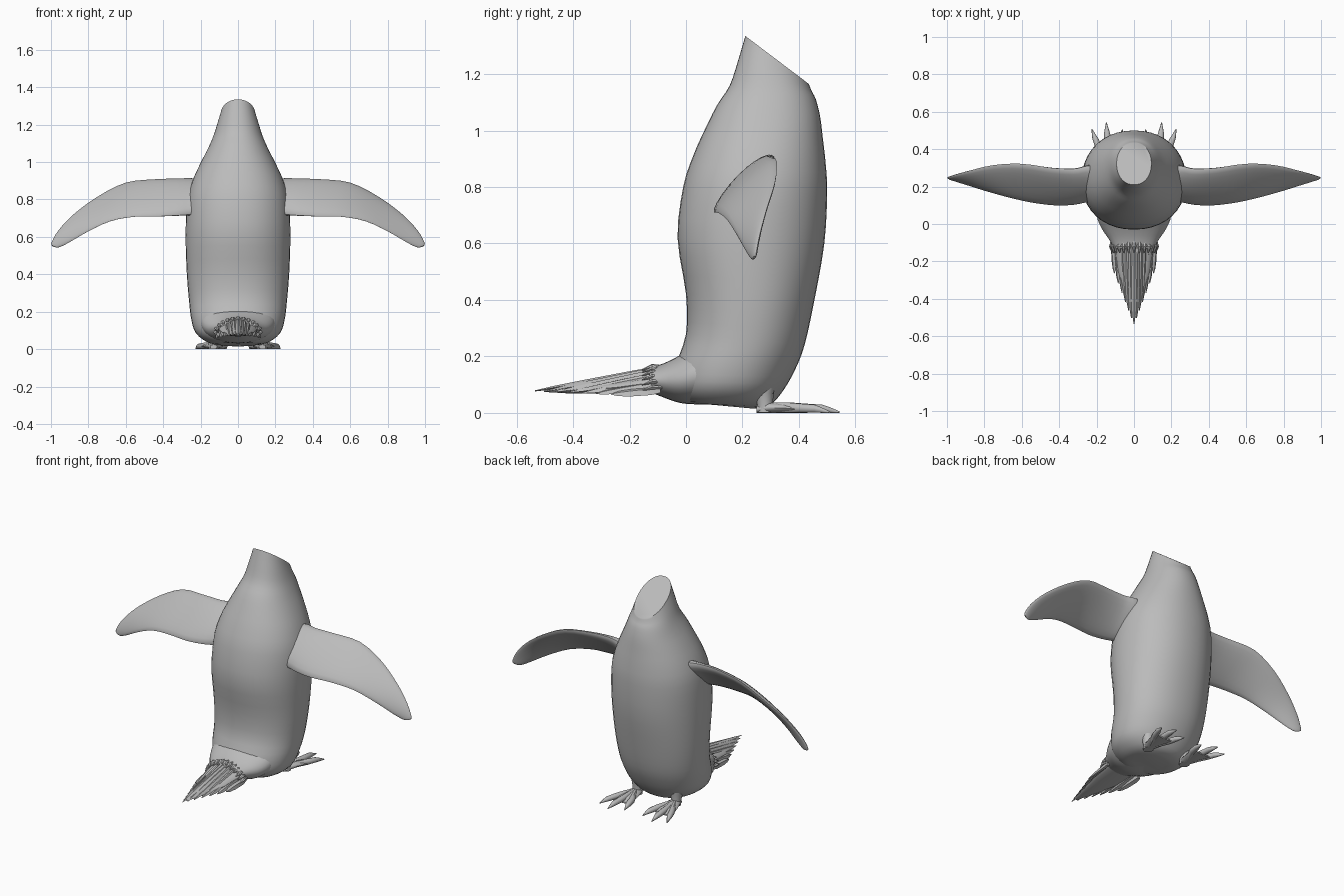
import bpy, bmesh, math
from mathutils import Vector

grey = bpy.data.materials.new("plumage grey")
grey.diffuse_color = (0.5, 0.5, 0.5, 1)


def smooth_rows(rows, steps):
    """Catmull-Rom interpolation through rows of numbers."""
    out = []
    for i in range(len(rows) - 1):
        p = [rows[max(i - 1, 0)], rows[i], rows[i + 1], rows[min(i + 2, len(rows) - 1)]]
        for s in range(steps):
            t = s / steps
            out.append([0.5 * (2 * b + (c - a) * t + (2 * a - 5 * b + 4 * c - d) * t * t
                               + (3 * b - a - 3 * c + d) * t ** 3) for a, b, c, d in zip(*p)])
    return out + [list(rows[-1])]


def loft(name, rings, angle=40):
    """Skin a list of equal rings and cap both ends."""
    bm = bmesh.new()
    vr = [[bm.verts.new(p) for p in r] for r in rings]
    n = len(vr[0])
    for a, b in zip(vr, vr[1:]):
        for i in range(n):
            bm.faces.new((a[i], a[(i + 1) % n], b[(i + 1) % n], b[i]))
    bm.faces.new(vr[0][::-1])
    bm.faces.new(vr[-1])
    bmesh.ops.recalc_face_normals(bm, faces=bm.faces)
    me = bpy.data.meshes.new(name)
    bm.to_mesh(me)
    bm.free()
    ob = bpy.data.objects.new(name, me)
    bpy.context.collection.objects.link(ob)
    me.materials.append(grey)
    bpy.ops.object.select_all(action='DESELECT')
    ob.select_set(True)
    bpy.context.view_layer.objects.active = ob
    bpy.ops.object.shade_smooth_by_angle(angle=math.radians(angle))
    return ob


def ellipse(centre, u, v, n=32, power=1.0):
    """Ring around centre with half axes u and v."""
    c, u, v = Vector(centre), Vector(u), Vector(v)
    ring = []
    for i in range(n):
        a = 2 * math.pi * i / n
        ca, sa = math.cos(a), math.sin(a)
        ring.append(c + u * math.copysign(abs(ca) ** power, ca) + v * math.copysign(abs(sa) ** power, sa))
    return ring


# body: back y, back z, belly y, belly z, half width; upper rings tilt into the neck cut
body_rows = [
    (0.08, 0.03, 0.24, 0.015, 0.09), (0.0, 0.04, 0.30, 0.03, 0.16),
    (-0.04, 0.09, 0.345, 0.08, 0.225), (-0.035, 0.17, 0.385, 0.15, 0.25),
    (0.0, 0.28, 0.42, 0.24, 0.262), (0.0, 0.42, 0.455, 0.40, 0.274),
    (-0.03, 0.62, 0.49, 0.60, 0.28), (-0.01, 0.80, 0.50, 0.78, 0.272),
    (0.025, 0.91, 0.495, 0.88, 0.245), (0.065, 1.0, 0.485, 0.97, 0.205),
    (0.11, 1.09, 0.475, 1.05, 0.162), (0.155, 1.16, 0.46, 1.11, 0.133),
    (0.185, 1.25, 0.445, 1.14, 0.112), (0.21, 1.335, 0.435, 1.165, 0.093)]
loft("body", [ellipse((0, (b + f) / 2, (bz + fz) / 2), (w, 0, 0), (0, (f - b) / 2, (fz - bz) / 2), 40, 0.93)
              for b, bz, f, fz, w in smooth_rows(body_rows, 3)])

# tail stump: y, low z, high z, half width
stump_rows = [(0.16, 0.03, 0.30, 0.20), (0.05, 0.03, 0.25, 0.20), (-0.02, 0.035, 0.205, 0.175),
              (-0.08, 0.055, 0.175, 0.135), (-0.13, 0.075, 0.16, 0.105)]
loft("tail_stump", [ellipse((0, y, (lo + hi) / 2), (w, 0, 0), (0, 0, (hi - lo) / 2), 28)
                    for y, lo, hi, w in smooth_rows(stump_rows, 3)])

# tail feathers: ridged blades in an arch, the middle ones longest
count = 13
for i in range(count):
    k = 2 * i / (count - 1) - 1
    root = Vector((0.112 * k, -0.09, 0.155 - 0.075 * k * k))
    tip = Vector((0.105 * k * (1 - 0.25 * (1 - abs(k))), -0.535 + 0.27 * abs(k) ** 1.2, 0.078 - 0.012 * abs(k)))
    side = Vector((1, 0, -1.1 * k)).normalized()
    up = Vector((1.1 * k, 0, 1)).normalized()
    rings = [ellipse(root.lerp(tip, t), side * w, up * h, 4)
             for t, w, h in [(0, 0.012, 0.012), (0.2, 0.019, 0.012), (0.6, 0.018, 0.009),
                             (0.85, 0.012, 0.006), (1, 0.002, 0.002)]]
    loft("tail_feather", rings, 25)
# tail core fills the underside of the fan
loft("tail_core", [ellipse((0, y, z), (w, 0, 0), (0, 0, h), 16)
                   for y, z, w, h in [(-0.10, 0.11, 0.105, 0.035), (-0.25, 0.09, 0.085, 0.022),
                                      (-0.40, 0.08, 0.04, 0.012), (-0.50, 0.078, 0.01, 0.004)]])
# short covert tufts around the tail base
for i in range(13):
    a = math.pi * (i + 0.5) / 13
    x, z = 0.122 * math.cos(a), 0.085 + 0.085 * math.sin(a)
    loft("tail_tuft", [ellipse((x * s, y, z - d), (r, 0, 0), (0, 0, r * 0.7), 6)
                       for y, s, d, r in [(-0.085, 0.95, 0.006, 0.008), (-0.12, 1, 0.004, 0.013),
                                          (-0.155, 0.95, 0.016, 0.003)]], 30)

# flipper: leading x, y, z, trailing x, y, z, half thickness
flipper_rows = [
    (0.17, 0.31, 0.90, 0.17, 0.13, 0.72, 0.05), (0.25, 0.31, 0.91, 0.25, 0.12, 0.72, 0.042),
    (0.32, 0.295, 0.91, 0.32, 0.105, 0.715, 0.032), (0.44, 0.30, 0.908, 0.42, 0.10, 0.71, 0.025),
    (0.60, 0.322, 0.89, 0.55, 0.115, 0.708, 0.021), (0.75, 0.315, 0.815, 0.68, 0.145, 0.685, 0.018),
    (0.88, 0.285, 0.72, 0.80, 0.18, 0.63, 0.015), (0.96, 0.262, 0.635, 0.90, 0.213, 0.572, 0.012),
    (0.995, 0.25, 0.575, 0.955, 0.232, 0.545, 0.008), (0.998, 0.247, 0.555, 0.98, 0.238, 0.546, 0.004)]


def flipper_ring(row, s):
    lead, trail = Vector(row[:3]), Vector(row[3:6])
    half = (lead - trail) / 2
    nrm = half.cross(Vector((1, 0, -0.35))).normalized() * row[6]
    return [Vector((p.x * s, p.y, p.z)) for p in ellipse((lead + trail) / 2, half, nrm, 20)]


# foot paths: toe knuckle and tip (x, y), and width
toes = [((0.085, 0.40), (0.062, 0.505)), ((0.14, 0.42), (0.148, 0.543)), ((0.185, 0.40), (0.226, 0.508))]
for s, label in ((1, "right"), (-1, "left")):
    loft("flipper_" + label, [flipper_ring(r, s) for r in smooth_rows(flipper_rows, 3)])
    loft("leg_" + label, [ellipse((0.13 * s, y, z), (r, 0, 0), (0, r, 0), 16)
                          for z, y, r in [(0.002, 0.28, 0.028), (0.03, 0.28, 0.028),
                                          (0.07, 0.275, 0.035), (0.13, 0.27, 0.05)]])
    loft("foot_web_" + label, [ellipse((x * s, y, h), (w, 0, 0), (0, 0, h), 14)
                               for y, x, w, h in [(0.25, 0.13, 0.018, 0.012), (0.29, 0.13, 0.034, 0.019),
                                                  (0.35, 0.134, 0.052, 0.017), (0.40, 0.137, 0.062, 0.012),
                                                  (0.43, 0.14, 0.05, 0.005)]])
    for (kx, ky), (tx, ty) in toes:
        base, knee, tip = Vector((0.132, 0.29, 0)), Vector((kx, ky, 0)), Vector((tx, ty, 0))
        path = [(base, 0.014, 0.019), (base.lerp(knee, 0.6), 0.016, 0.019), (knee, 0.019, 0.017),
                (knee.lerp(tip, 0.5), 0.017, 0.015), (knee.lerp(tip, 0.7), 0.011, 0.011), (tip, 0.002, 0.003)]
        loft("toe_" + label, [ellipse((p.x * s, p.y, h), (w, 0, 0), (0, 0, h), 10) for p, w, h in path])
